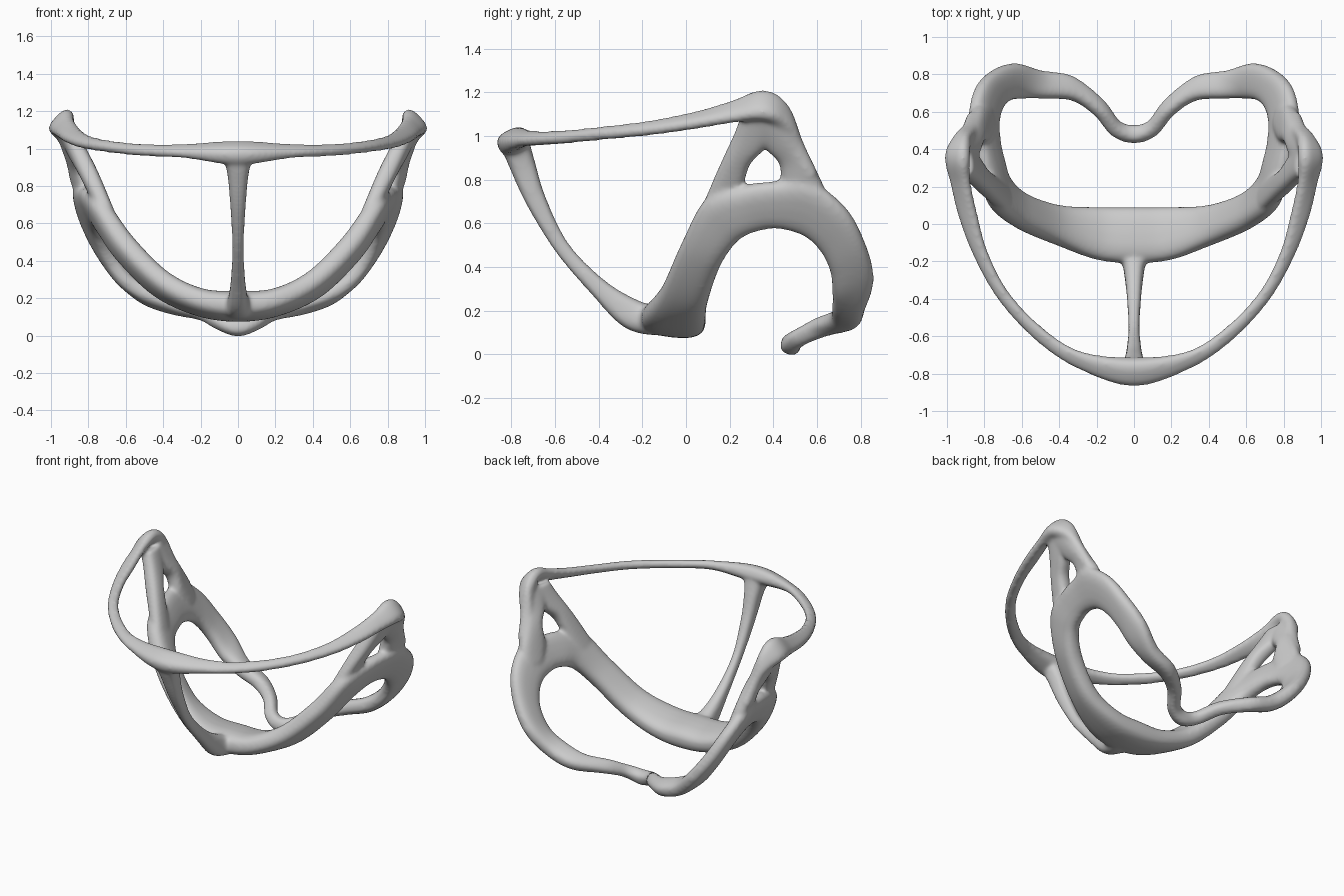
import bpy, bmesh, math
from mathutils import Vector

SUB, SIDES = 10, 20
bm = bmesh.new()

def flip(s):
    a, b, t = s
    return ((-a[0], a[1], a[2]), (-b[0], b[1], b[2]), t)

def spline(p, u):
    a, b, c, d = p
    return 0.5 * (2*b + (c-a)*u + (2*a-5*b+4*c-d)*u*u + (3*b-a-3*c+d)*u**3)

def band(stations, closed=False):
    """Loft a rounded section through (edge A, edge B, thickness) stations."""
    n = len(stations)
    pick = (lambda i: i % n) if closed else (lambda i: min(max(i, 0), n-1))
    pts = []
    for i in range(n if closed else n-1):
        ks = [stations[pick(i+j)] for j in (-1, 0, 1, 2)]
        for s in range(SUB):
            u = s / SUB
            pts.append((spline([Vector(k[0]) for k in ks], u),
                        spline([Vector(k[1]) for k in ks], u),
                        spline([k[2] for k in ks], u)))
    if not closed:
        a, b, t = stations[-1]
        pts.append((Vector(a), Vector(b), t))
    m, rings = len(pts), []
    for i, (a, b, t) in enumerate(pts):
        lo = pts[(i-1) % m if closed else max(i-1, 0)]
        hi = pts[(i+1) % m if closed else min(i+1, m-1)]
        tangent = (hi[0]+hi[1]) - (lo[0]+lo[1])
        w = (b-a) / 2
        nrm = tangent.cross(w).normalized() * t / 2
        ring = []
        for k in range(SIDES):
            c, s = math.cos(2*math.pi*k/SIDES), math.sin(2*math.pi*k/SIDES)
            c, s = math.copysign(abs(c)**0.75, c), math.copysign(abs(s)**0.75, s)
            ring.append(bm.verts.new((a+b)/2 + w*c + nrm*s))
        rings.append(ring)
    for i in range(m if closed else m-1):
        r, q = rings[i], rings[(i+1) % m]
        for k in range(SIDES):
            j = (k+1) % SIDES
            bm.faces.new((r[k], r[j], q[j], q[k]))
    if not closed:
        bm.faces.new(rings[0])
        bm.faces.new(rings[-1])

# Main loop: lower front band, side arches, rear bridge
loop = [
    ((0, -.21, .175), (0, .09, .14), .16),
    ((.20, -.19, .20), (.20, .09, .155), .14),
    ((.40, -.11, .31), (.42, .10, .24), .13),
    ((.60, -.02, .51), (.60, .16, .41), .13),
    ((.74, .09, .71), (.69, .25, .53), .12),
    ((.80, .26, .77), (.72, .36, .575), .11),
    ((.835, .42, .79), (.735, .45, .575), .10),
    ((.865, .57, .79), (.735, .55, .54), .10),
    ((.835, .73, .67), (.71, .62, .47), .10),
    ((.755, .82, .51), (.665, .66, .38), .10),
    ((.635, .86, .35), (.59, .67, .28), .10),
    ((.50, .82, .205), (.48, .67, .23), .10),
    ((.34, .79, .14), (.32, .66, .18), .095),
    ((.20, .68, .10), (.18, .57, .15), .085),
    ((.10, .55, .05), (.09, .47, .095), .085),
    ((0, .525, .03), (0, .435, .06), .095),
]
band(loop + [flip(s) for s in loop[-2:0:-1]], closed=True)

# Top band around the front, ending in the side corners
top = [
    ((0, -.86, .945), (0, -.72, 1.01), .11),
    ((.30, -.77, .965), (.28, -.685, 1.01), .06),
    ((.53, -.615, .975), (.48, -.565, 1.01), .055),
    ((.725, -.40, .995), (.67, -.37, 1.03), .055),
    ((.855, -.17, 1.015), (.785, -.15, 1.06), .055),
    ((.935, .04, 1.045), (.84, .05, 1.10), .06),
    ((.975, .22, 1.07), (.88, .22, 1.155), .065),
    ((1.0, .36, 1.08), (.89, .35, 1.20), .085),
    ((.955, .45, 1.03), (.88, .44, 1.145), .085),
    ((.915, .525, .93), (.85, .47, .99), .08),
    ((.89, .59, .82), (.82, .53, .84), .07),
]
band([flip(s) for s in top[:0:-1]] + top)

# Side struts on either side of the small opening
front_strut = [
    ((.67, .045, .61), (.69, .21, .60), .08),
    ((.76, .125, .80), (.775, .27, .80), .095),
    ((.81, .17, .90), (.81, .30, .88), .10),
    ((.86, .22, 1.01), (.86, .37, .955), .10),
    ((.90, .25, 1.09), (.92, .42, 1.08), .10),
]
rear_strut = [
    ((.93, .47, 1.09), (.91, .28, 1.09), .10),
    ((.91, .505, 1.01), (.85, .36, .955), .10),
    ((.88, .55, .91), (.82, .43, .88), .10),
    ((.85, .62, .79), (.79, .44, .76), .10),
    ((.81, .66, .66), (.76, .50, .66), .08),
]
for strut in (front_strut, rear_strut):
    band(strut)
    band([flip(s) for s in strut])

# Centre strut
path = [(-.78, .96, .085, .13), (-.75, .87, .058, .12), (-.685, .70, .042, .095),
        (-.565, .485, .031, .072), (-.40, .305, .038, .09), (-.25, .185, .055, .14),
        (-.13, .15, .08, .13)]
band([((-w, y, z), (w, y, z), t) for y, z, w, t in path])

bmesh.ops.recalc_face_normals(bm, faces=bm.faces)
mesh = bpy.data.meshes.new("frame")
bm.to_mesh(mesh)
bm.free()
frame = bpy.data.objects.new("frame", mesh)
bpy.context.collection.objects.link(frame)

# Fuse the bands into one softly blended body
rem = frame.modifiers.new("fuse", 'REMESH')
rem.mode = 'VOXEL'
rem.voxel_size = 0.011
rem.use_smooth_shade = True
sm = frame.modifiers.new("soften", 'SMOOTH')
sm.factor = 0.5
sm.iterations = 14
